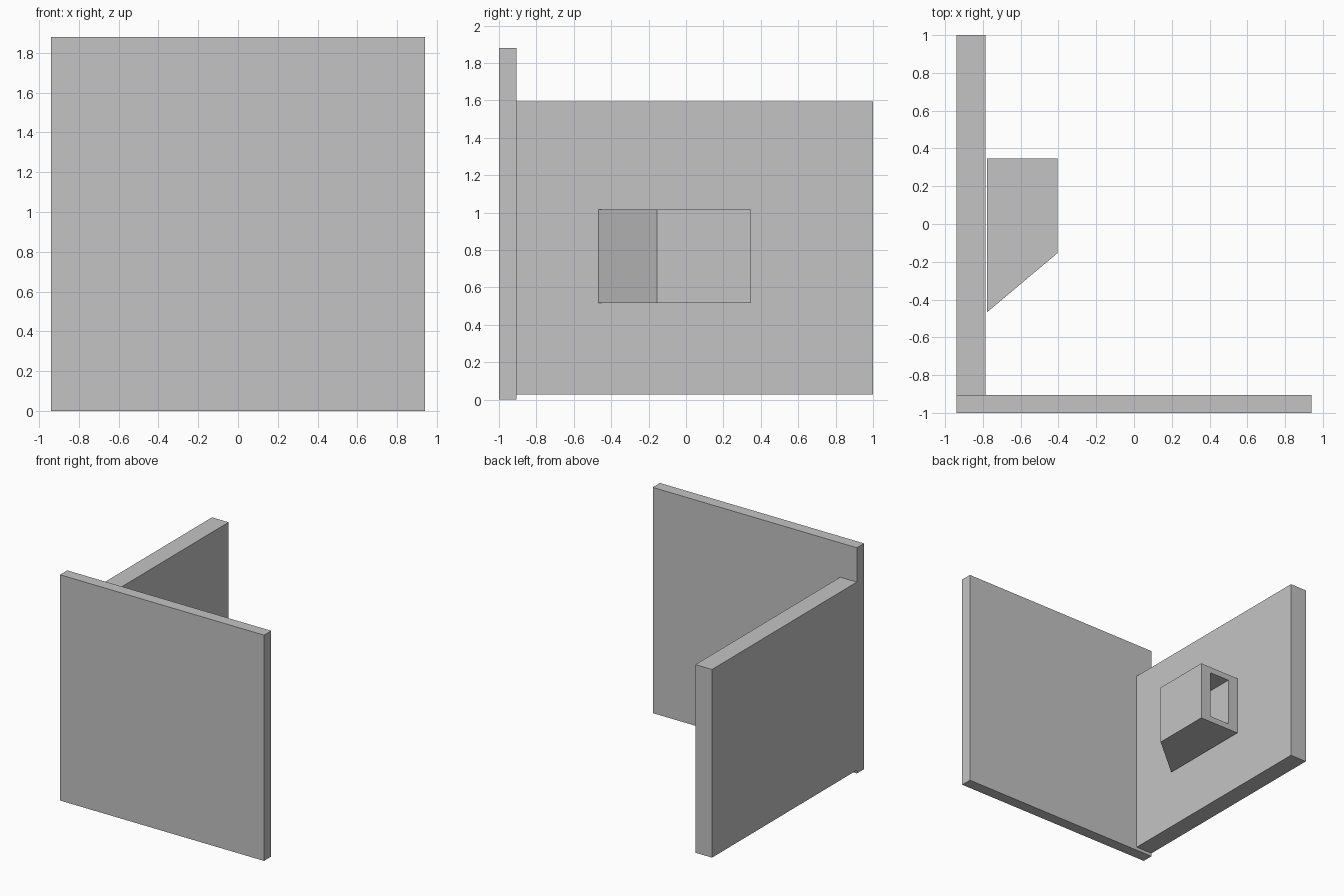
import bpy
import bmesh

if "Cube" in bpy.data.objects:
    bpy.data.objects.remove(bpy.data.objects["Cube"], do_unlink=True)

grey = bpy.data.materials.new("plain_grey")
grey.use_nodes = True
colour = (0.55, 0.55, 0.55, 1)
grey.diffuse_color = colour
grey.node_tree.nodes["Principled BSDF"].inputs["Base Color"].default_value = colour


def prism(name, outline, bottom, top):
    """Extrude a plan outline (x, y) from bottom to top."""
    bm = bmesh.new()
    base = bm.faces.new([bm.verts.new((x, y, bottom)) for x, y in outline])
    raised = bmesh.ops.extrude_face_region(bm, geom=[base])["geom"]
    bmesh.ops.translate(bm, vec=(0, 0, top - bottom),
                        verts=[v for v in raised if isinstance(v, bmesh.types.BMVert)])
    bmesh.ops.recalc_face_normals(bm, faces=bm.faces)
    mesh = bpy.data.meshes.new(name)
    bm.to_mesh(mesh)
    bm.free()
    mesh.materials.append(grey)
    obj = bpy.data.objects.new(name, mesh)
    bpy.context.collection.objects.link(obj)
    return obj


def rectangle(x0, x1, y0, y1):
    return [(x0, y0), (x1, y0), (x1, y1), (x0, y1)]


# Two upright panels meeting at a corner
prism("front_panel", rectangle(-0.94, 0.94, -1, -0.905), 0, 1.88)
prism("side_wall", rectangle(-0.94, -0.787, -0.905, 1), 0.027, 1.594)

# Wall box with a slanted front end
box = prism("wall_box", [(-0.779, -0.468), (-0.406, -0.155),
                         (-0.406, 0.347), (-0.779, 0.347)], 0.517, 1.016)

# Blind rectangular opening in the back end of the box
cutter = prism("opening_cutter", rectangle(-0.687, -0.5, -0.1, 0.4), 0.567, 0.966)
cutter.hide_render = True
cutter.hide_viewport = True
cut = box.modifiers.new("opening", 'BOOLEAN')
cut.operation = 'DIFFERENCE'
cut.solver = 'EXACT'
cut.object = cutter
